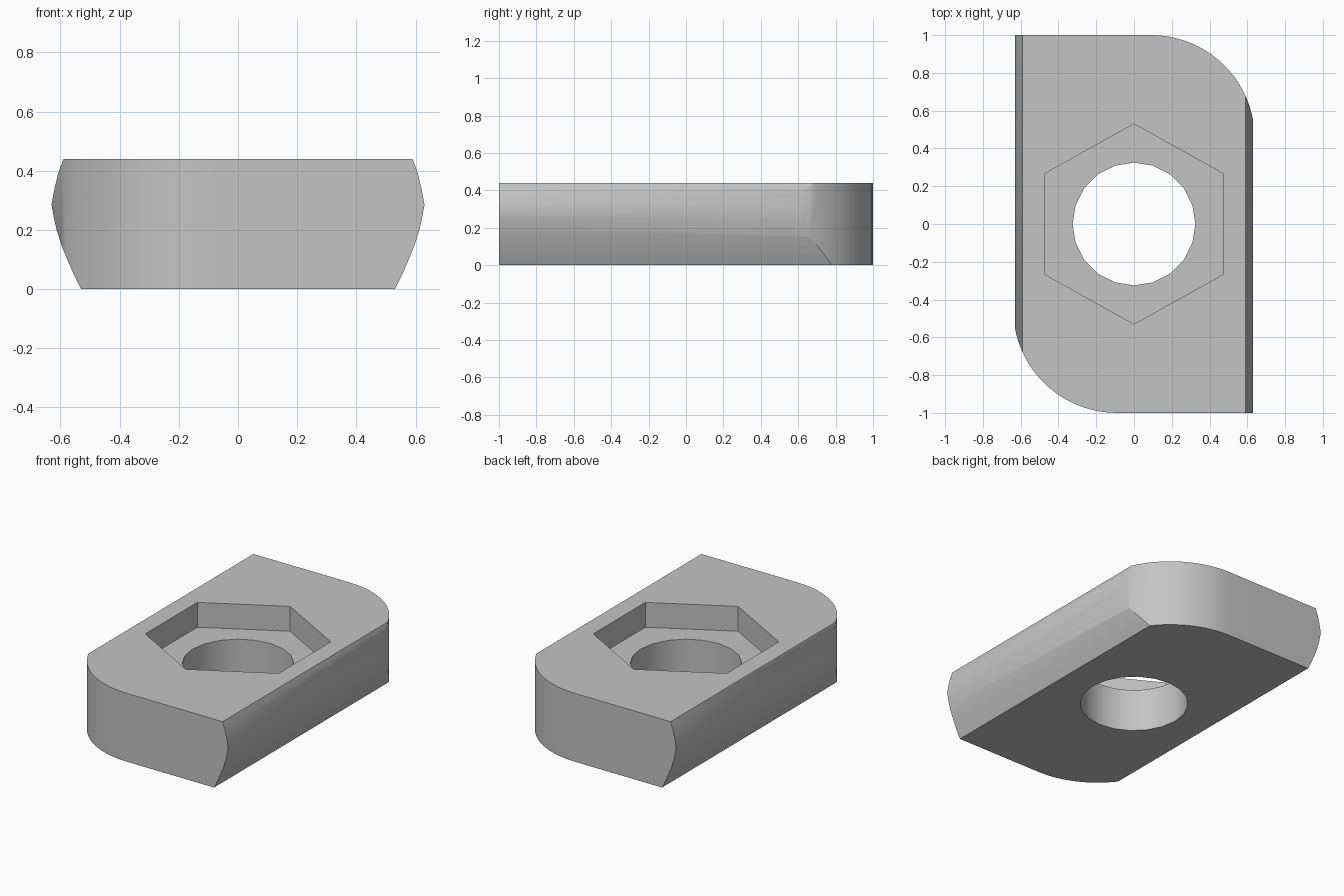
import bpy
import bmesh
from math import cos, sin, pi
from mathutils import Vector

cube = bpy.data.objects.get("Cube")
if cube:
    bpy.data.objects.remove(cube, do_unlink=True)

steel = bpy.data.materials.new("grey steel")
steel.use_nodes = True
colour = (0.55, 0.55, 0.55, 1)
steel.diffuse_color = colour
steel.node_tree.nodes["Principled BSDF"].inputs["Base Color"].default_value = colour


def prism(name, points, shift):
    """Extrude a closed outline of 3D points along a shift vector."""
    bm = bmesh.new()
    face = bm.faces.new([bm.verts.new(p) for p in points])
    moved = bmesh.ops.extrude_face_region(bm, geom=[face], use_keep_orig=True)
    verts = [g for g in moved["geom"] if isinstance(g, bmesh.types.BMVert)]
    bmesh.ops.translate(bm, verts=verts, vec=Vector(shift))
    bmesh.ops.recalc_face_normals(bm, faces=bm.faces)
    mesh = bpy.data.meshes.new(name)
    bm.to_mesh(mesh)
    bm.free()
    mesh.materials.append(steel)
    obj = bpy.data.objects.new(name, mesh)
    bpy.context.collection.objects.link(obj)
    return obj


def cut(target, tool, operation):
    """Apply a boolean and discard the helper."""
    bpy.context.view_layer.objects.active = target
    mod = target.modifiers.new(tool.name, 'BOOLEAN')
    mod.object, mod.operation, mod.solver = tool, operation, 'EXACT'
    bpy.ops.object.modifier_apply(modifier=mod.name)
    bpy.data.objects.remove(tool, do_unlink=True)


# Body: bulging side profile, mirrored and extruded lengthwise
side = [(0.53, 0), (0.555, 0.05), (0.577, 0.10), (0.597, 0.15), (0.613, 0.20),
        (0.624, 0.25), (0.63, 0.285), (0.621, 0.335), (0.608, 0.39), (0.59, 0.44)]
section = side + [(-x, z) for x, z in reversed(side)]
body = prism("slot_nut_body", [(x, -1.2, z) for x, z in section], (0, 2.4, 0))

# Plan outline: two opposite corners rounded
radius, steps = 0.55, 20
arc = [(0.09 + radius * cos(pi / 2 * i / steps),
        0.45 + radius * sin(pi / 2 * i / steps)) for i in range(steps + 1)]
half = arc + [(-0.64, 1)]
plan = half + [(-x, -y) for x, y in half]
cut(body, prism("plan_cutter", [(x, y, -0.1) for x, y in plan], (0, 0, 0.7)), 'INTERSECT')

# Hexagonal recess
hexagon = [(0, 0.53), (-0.475, 0.265), (-0.475, -0.265),
           (0, -0.53), (0.475, -0.265), (0.475, 0.265)]
cut(body, prism("hex_cutter", [(x, y, 0.28) for x, y in hexagon], (0, 0, 0.4)), 'DIFFERENCE')

# Round through hole
hole = [(0.325 * cos(pi * i / 10), 0.325 * sin(pi * i / 10), -0.1) for i in range(20)]
cut(body, prism("hole_cutter", hole, (0, 0, 0.7)), 'DIFFERENCE')

# Smooth curved sides, crisp edges
bpy.ops.object.select_all(action='DESELECT')
body.select_set(True)
bpy.context.view_layer.objects.active = body
bpy.ops.object.shade_smooth_by_angle(angle=pi / 6)
